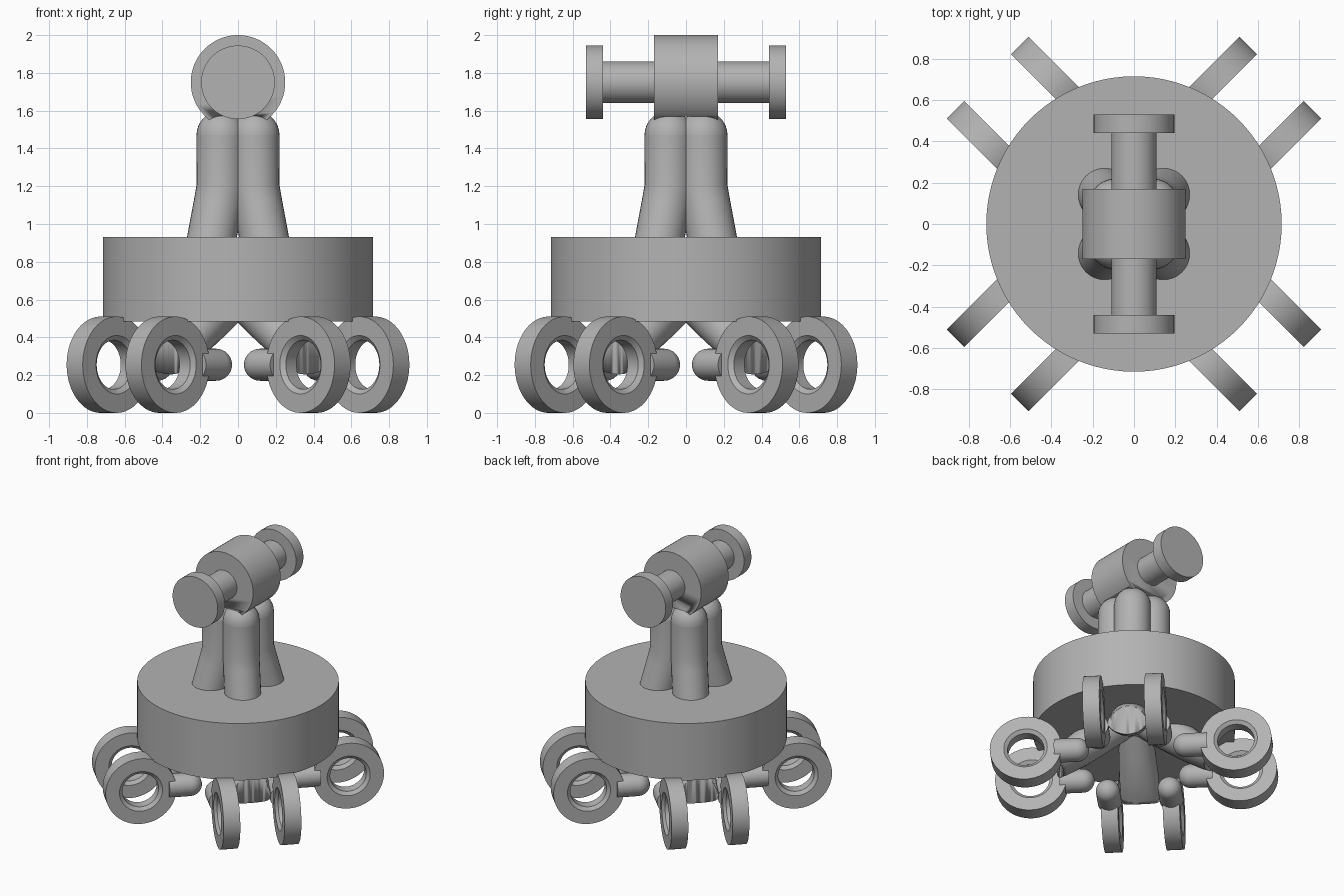
import bpy, bmesh, math
from mathutils import Matrix, Vector

if "Cube" in bpy.data.objects:
    bpy.data.objects.remove(bpy.data.objects["Cube"])

GREY = (0.45, 0.45, 0.45, 1)
grey = bpy.data.materials.new("plain grey")
grey.use_nodes = True
grey.diffuse_color = GREY
grey.node_tree.nodes["Principled BSDF"].inputs["Base Color"].default_value = GREY


def finish(name, bm, matrix=Matrix()):
    bmesh.ops.recalc_face_normals(bm, faces=bm.faces)
    mesh = bpy.data.meshes.new(name)
    bm.to_mesh(mesh)
    bm.free()
    mesh.materials.append(grey)
    ob = bpy.data.objects.new(name, mesh)
    bpy.context.collection.objects.link(ob)
    ob.matrix_world = matrix
    bpy.ops.object.select_all(action="DESELECT")
    ob.select_set(True)
    bpy.context.view_layer.objects.active = ob
    bpy.ops.object.shade_smooth_by_angle(angle=math.radians(35))
    return ob


def skin_rings(bm, rings, closed=False):
    """Bridge rings of points; cap the ends unless the loop closes."""
    loops = [[bm.verts.new(p) for p in ring] for ring in rings]
    n = len(loops[0])
    pairs = list(zip(loops, loops[1:]))
    if closed:
        pairs.append((loops[-1], loops[0]))
    else:
        bm.faces.new(loops[0])
        bm.faces.new(loops[-1])
    for a, b in pairs:
        for i in range(n):
            j = (i + 1) % n
            bm.faces.new((a[i], a[j], b[j], b[i]))


def lathe(name, profile, matrix=Matrix(), closed=False, n=64):
    """Turn (radius, height) points around the local z axis."""
    bm = bmesh.new()
    angles = [math.tau * i / n for i in range(n)]
    skin_rings(bm, [[(r * math.cos(a), r * math.sin(a), h) for a in angles]
                    for r, h in profile], closed)
    return finish(name, bm, matrix)


def tube(name, stations, matrix, n=32):
    """Sweep ellipses along (out, up, half_width, half_depth) stations in the xz plane."""
    bm = bmesh.new()
    rings = []
    for k, (x, z, wide, deep) in enumerate(stations):
        a, b = stations[max(k - 1, 0)], stations[min(k + 1, len(stations) - 1)]
        t = Vector((b[0] - a[0], 0, b[1] - a[1])).normalized()
        side = Vector((0, 1, 0))
        up = side.cross(t)
        angles = [math.tau * i / n for i in range(n)]
        rings.append([Vector((x, 0, z)) + side * wide * math.cos(s) + up * deep * math.sin(s)
                      for s in angles])
    skin_rings(bm, rings)
    return finish(name, bm, matrix)


def dome(radius, base, steps=8):
    """Profile of a hemisphere rising from base."""
    return [(max(radius * math.cos(a), 0.002), base + radius * math.sin(a))
            for a in (math.pi / 2 * i / steps for i in range(steps + 1))]


def cut(ob, cutter):
    cutter.hide_render = True
    cutter.hide_set(True)
    cutter.display_type = "WIRE"
    mod = ob.modifiers.new("cut", "BOOLEAN")
    mod.operation = "DIFFERENCE"
    mod.solver = "EXACT"
    mod.object = cutter


def place(x, y, z):
    return Matrix.Translation((x, y, z))


# Drum body
lathe("drum", [(0.715, 0.485), (0.715, 0.93)], n=96)

# Cross head: sleeve, shaft and end flanges along y
ALONG_Y = place(0, 0, 1.75) @ Matrix.Rotation(math.pi / 2, 4, "X")
sleeve = lathe("head_sleeve", [(0.25, -0.17), (0.25, 0.17)], ALONG_Y)
cut(sleeve, lathe("sleeve_cutter", [(0.2, 1.4), (0.2, 1.57)]))
lathe("head_shaft", [(0.11, -0.46), (0.11, 0.46)], ALONG_Y)
for label, s in (("front", 1), ("back", -1)):
    lathe(label + "_flange", [(0.195, s * 0.44), (0.195, s * 0.53)], ALONG_Y)

# Four diagonal quarters: column lobe, leg and a pair of rings on rods
WHEEL = [(0.255, -0.06), (0.255, 0.06), (0.155, 0.06), (0.13, 0.04),
         (0.13, -0.04), (0.155, -0.06)]
for q, label in enumerate(("back_left", "back_right", "front_right", "front_left")):
    turn = Matrix.Rotation(math.radians(45 + 90 * q), 4, "Z")

    tube(label + "_column_lobe", [(0.127, 1.47, 0.13, 0.13), (0.127, 1.2, 0.13, 0.13),
                                  (0.15, 1.1, 0.13, 0.13), (0.195, 0.93, 0.13, 0.13),
                                  (0.21, 0.87, 0.13, 0.13)], turn)
    lathe(label + "_column_cap", dome(0.13, 1.47), turn @ place(0.127, 0, 0), n=32)

    leg = tube(label + "_leg", [(0, 0.66, 0.13, 0.13), (0.25, 0.485, 0.13, 0.13),
                                (0.4, 0.375, 0.14, 0.115), (0.52, 0.29, 0.14, 0.09),
                                (0.68, 0.22, 0.14, 0.07)], turn)
    cut(leg, lathe(label + "_leg_cutter", [(0.2, 0), (0.2, 0.47)], turn @ place(0.7, 0, 0)))

    for side, s in (("a", 1), ("b", -1)):
        lathe(label + "_ring_" + side, WHEEL,
              turn @ place(0.748, s * 0.22, 0.255) @ Matrix.Rotation(math.pi / 2, 4, "X"),
              closed=True)
        # Round-nosed rod pointing inward from the ring
        lathe(label + "_rod_" + side, [(0.085, -0.16)] + dome(0.085, 0),
              turn @ place(0.385, s * 0.22, 0.255) @ Matrix.Rotation(-math.pi / 2, 4, "Y"),
              n=32)
